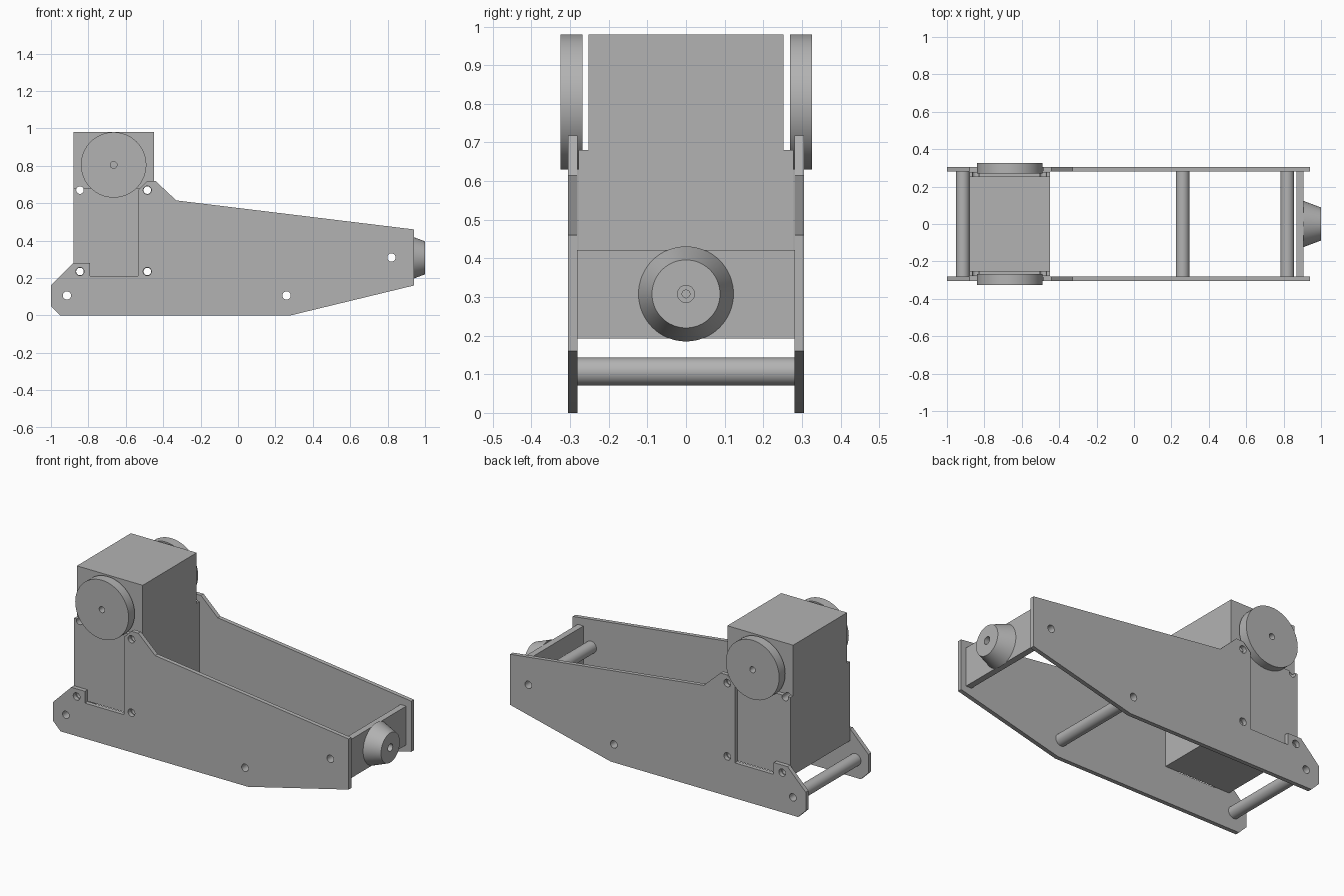
import bpy
import bmesh
import math
from mathutils import Matrix

if "Cube" in bpy.data.objects:
    bpy.data.objects.remove(bpy.data.objects["Cube"], do_unlink=True)

grey = bpy.data.materials.new("plain grey")
grey.use_nodes = True
colour = (0.45, 0.45, 0.45, 1)
grey.diffuse_color = colour
grey.node_tree.nodes["Principled BSDF"].inputs["Base Color"].default_value = colour


def finish(name, bm):
    bmesh.ops.recalc_face_normals(bm, faces=bm.faces)
    mesh = bpy.data.meshes.new(name)
    bm.to_mesh(mesh)
    bm.free()
    mesh.materials.append(grey)
    obj = bpy.data.objects.new(name, mesh)
    bpy.context.collection.objects.link(obj)
    return obj


def prism(name, outline, y0, y1):
    """Extrude an (x, z) outline from y0 to y1."""
    bm = bmesh.new()
    face = bm.faces.new([bm.verts.new((x, y0, z)) for x, z in outline])
    out = bmesh.ops.extrude_face_region(bm, geom=[face])
    verts = [v for v in out["geom"] if isinstance(v, bmesh.types.BMVert)]
    bmesh.ops.translate(bm, verts=verts, vec=(0, y1 - y0, 0))
    return finish(name, bm)


def lathe(name, profile, centre, axis, closed=True):
    """Revolve (radius, distance) points about the Y or X axis."""
    bm = bmesh.new()
    verts = [bm.verts.new((r, 0, d)) for r, d in profile]
    edges = [bm.edges.new(pair) for pair in zip(verts, verts[1:])]
    if closed:
        edges.append(bm.edges.new((verts[-1], verts[0])))
    bmesh.ops.spin(bm, geom=verts + edges, cent=(0, 0, 0), axis=(0, 0, 1),
                   angle=math.tau, steps=64, use_duplicate=False)
    bmesh.ops.remove_doubles(bm, verts=bm.verts, dist=0.0002)
    turn = Matrix.Rotation(math.pi / 2, 4, "Y") if axis == "X" else Matrix.Rotation(-math.pi / 2, 4, "X")
    bm.transform(Matrix.Translation(centre) @ turn)
    return finish(name, bm)


def select_only(obj):
    bpy.ops.object.select_all(action="DESELECT")
    obj.select_set(True)
    bpy.context.view_layer.objects.active = obj


def boolean(obj, other, operation):
    mod = obj.modifiers.new(operation, "BOOLEAN")
    mod.object = other
    mod.operation = operation
    mod.solver = "EXACT"
    select_only(obj)
    bpy.ops.object.modifier_apply(modifier=mod.name)
    bpy.data.objects.remove(other, do_unlink=True)


def drill(obj, holes, radius):
    for x, z in holes:
        cutter = lathe("drill", [(0, -1), (radius, -1), (radius, 1), (0, 1)],
                       (x, 0, z), "Y", closed=False)
        cutter.hide_render = True
        boolean(obj, cutter, "DIFFERENCE")


def box(name, x0, x1, y, z0, z1):
    return prism(name, [(x0, z0), (x1, z0), (x1, z1), (x0, z1)], -y, y)


rod_spots = {"rear": (-0.915, 0.107), "middle": (0.26, 0.107), "front": (0.82, 0.31)}
bolts = [(x, z) for x in (-0.845, -0.485) for z in (0.235, 0.67)]

# Side plates
outline = [(-1, 0.05), (-0.95, 0), (0.28, 0), (0.94, 0.16), (0.94, 0.46),
           (-0.33, 0.615), (-0.44, 0.718), (-0.485, 0.718), (-0.535, 0.67),
           (-0.535, 0.21), (-0.79, 0.21), (-0.79, 0.28), (-0.88, 0.28), (-1, 0.16)]
parts = []
for side, s in (("left", 1), ("right", -1)):
    plate = prism(side + "_side_plate", outline, s * 0.281, s * 0.306)
    drill(plate, list(rod_spots.values()) + bolts, 0.022)
    parts.append(plate)

    # Wheel discs beside the upper block
    disc = [(0.018, 0), (0.175, 0), (0.175, 0.057), (0.018, 0.057)]
    centre = -0.297 if s < 0 else 0.298
    parts.append(lathe(side + "_wheel_disc", [(r, d - 0.0285) for r, d in disc],
                       (-0.665, centre, 0.805), "Y"))

# Motor block, wider in its lower part
block = box("motor_block", -0.88, -0.448, 0.253, 0.21, 0.98)
boolean(block, box("lower_block", -0.88, -0.448, 0.278, 0.21, 0.68), "UNION")
drill(block, bolts, 0.02)
parts.append(block)

# Hollow cross rods
for spot, (x, z) in rod_spots.items():
    tube = [(0.022, -0.281), (0.036, -0.281), (0.036, 0.281), (0.022, 0.281)]
    parts.append(lathe(spot + "_cross_rod", tube, (x, 0, z), "Y"))

# End plate and tapered nose with a stepped bore
parts.append(box("end_plate", 0.87, 0.907, 0.281, 0.192, 0.422))
nose = [(0, 0), (0.123, 0), (0.088, 0.093), (0.022, 0.093), (0.022, 0.05),
        (0.01, 0.05), (0.01, 0.01), (0, 0.01)]
parts.append(lathe("tapered_nose", nose, (0.907, 0, 0.308), "X", closed=False))

for part in parts:
    select_only(part)
    bpy.ops.object.shade_smooth_by_angle(angle=math.radians(30))
